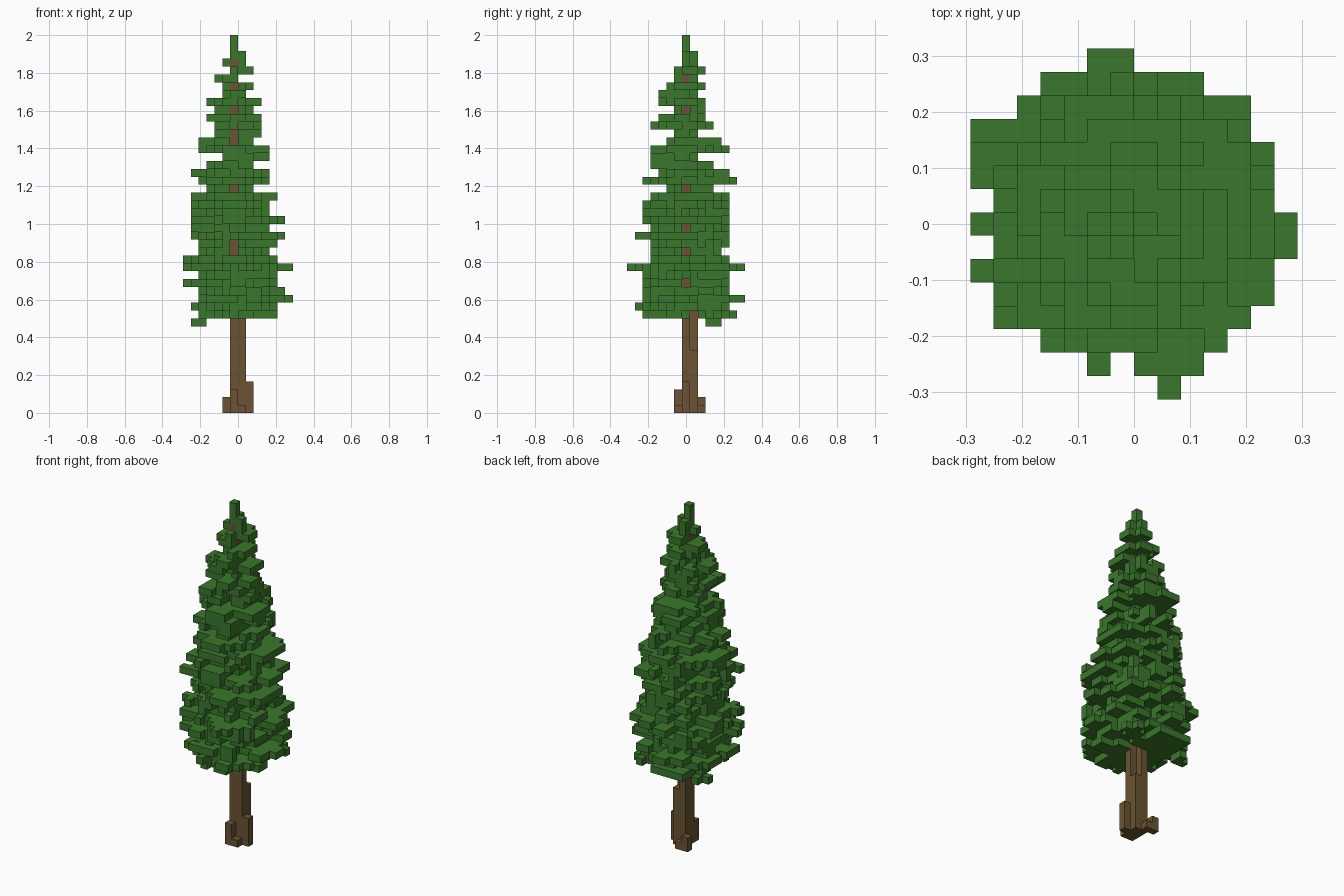
import bpy
import bmesh
import math
import random
from mathutils import Vector

random.seed(5)
CELL = 2 / 48          # edge of one cube
AXIS = -1              # column of the stem in x
FIRST = 12             # lowest full leaf layer
SECTORS = 20           # directions in which each layer varies

cube = bpy.data.objects.get("Cube")
if cube:
    bpy.data.objects.remove(cube, do_unlink=True)


def make_material(name, rgb):
    mat = bpy.data.materials.new(name)
    mat.use_nodes = True
    colour = (*rgb, 1)
    mat.diffuse_color = colour
    mat.node_tree.nodes["Principled BSDF"].inputs["Base Color"].default_value = colour
    return mat


def build_cubes(name, cells, solid, mat):
    """Mesh of the cubes in cells, keeping only faces not covered by solid."""
    bm = bmesh.new()
    corners = {}

    def corner(p):
        key = tuple(round(c * 2) for c in p)
        if key not in corners:
            corners[key] = bm.verts.new(p * CELL)
        return corners[key]

    for cell in sorted(cells):
        centre = Vector(cell) + Vector((0.5, 0, 0.5))
        for axis in range(3):
            for side in (-1, 1):
                n = Vector((0, 0, 0))
                n[axis] = side
                if tuple(int(c + n[k]) for k, c in enumerate(cell)) in solid:
                    continue
                u = Vector((0, 0, 0))
                u[(axis + 1) % 3] = 0.5
                v = n.cross(u)
                mid = centre + n / 2
                bm.faces.new([corner(mid + o) for o in (-u - v, u - v, u + v, v - u)])
    mesh = bpy.data.meshes.new(name)
    bm.to_mesh(mesh)
    bm.free()
    mesh.materials.append(mat)
    obj = bpy.data.objects.new(name, mesh)
    bpy.context.collection.objects.link(obj)
    return obj


# Trunk columns and root stubs: (x, y) -> height in cubes
columns = {(-1, 0): 12, (0, 0): 12, (-1, 1): 12, (0, 1): 8,
           (1, 0): 4, (-1, -1): 3, (0, -1): 1,
           (-2, 2): 2, (-1, 2): 1}
trunk = {(x, y, z) for (x, y), h in columns.items() for z in range(h)}

# Inner stem running up through the leaves
stem = {(AXIS, 0, z) for z in range(FIRST, 45)} | {(AXIS, 1, FIRST), (0, 0, FIRST)}

# Branch reach per layer, bottom to top, on each side of the stem
left = [4, 5, 4, 4, 6, 4, 6, 6, 4, 4, 5, 5, 5, 5, 5, 5, 3, 4,
        5, 3, 1, 4, 4, 2, 2, 3, 2, 3, 1, 1, 2, 0, 1, 0, 0, 0]
right = [5, 5, 7, 6, 5, 5, 7, 5, 4, 5, 6, 4, 6, 4, 4, 5, 2, 4,
         4, 2, 4, 4, 2, 3, 3, 3, 2, 3, 1, 2, 1, 2, 1, 1, 0, 0]
front = [5, 6, 5, 5, 5, 5, 7, 4, 4, 4, 6, 4, 5, 5, 5, 4, 2, 5,
         3, 4, 4, 4, 2, 1, 4, 3, 1, 3, 3, 2, 1, 1, 0, 0, 0, 0]
back = [6, 5, 7, 5, 5, 5, 7, 5, 4, 5, 5, 5, 5, 5, 5, 5, 3, 6,
        5, 3, 1, 5, 4, 1, 3, 2, 2, 2, 1, 2, 1, 2, 1, 1, 0, 0]

# Plan outline of the crown: x range of each row from front to back
outline = [(1, 2), (-2, 3), (-4, 4), (-6, 5), (-6, 6), (-7, 6), (-6, 7), (-7, 7),
           (-6, 6), (-7, 6), (-7, 6), (-7, 5), (-6, 5), (-4, 3), (-2, 1)]

# Layers where a gap shows the stem
front_gaps = {44, 41, 38, 35, 34, 28, 21, 20}
side_gaps = {42, 38, 28, 23, 20, 16}


def allowed(x, y, z):
    if abs(y) > 7:
        return False
    lo, hi = outline[y + 7]
    if not lo <= x < hi or (x, y) == (AXIS, -6):
        return False
    if z in front_gaps and x == AXIS and y < 0:
        return False
    if z == FIRST and y == 1 and x > AXIS:
        return False
    return not (z in side_gaps and y == 0 and x > AXIS)


def add_arm(leaves, z, reach, direction, limits):
    """Branch tip that reaches the full extent on one side, one or two cubes wide."""
    dx, dy = direction
    offsets = [o for o in range(-limits[0], limits[1] + 1) if abs(o) <= reach / 2]
    random.shuffle(offsets)

    def path(off):
        return [(AXIS + dx * r + abs(dy) * off, dy * r + abs(dx) * off, z)
                for r in range(reach // 2, reach + 1)]

    tips = [off for off in offsets if allowed(*path(off)[-1])]
    wide = random.random() < 0.6
    for off in tips[:1] + [o for o in tips if wide and abs(o - tips[0]) == 1][:1]:
        leaves.update(p for p in path(off) if allowed(*p))


# Leaves: ragged layers, long branches above short ones, slimmer towards the top
leaves = set()
long_below = [random.random() < 0.5 for _ in range(SECTORS)]
for k, (l, r, f, b) in enumerate(zip(left, right, front, back)):
    z = FIRST + k
    longest = 1.3 if k < 13 else 1.1
    is_long = [random.random() < (0.35 if below else 0.75) for below in long_below]
    ragged = [random.uniform(0.9, longest) if flag else random.uniform(0.55, 0.85)
              for flag in is_long]
    long_below = is_long
    for dx in range(-l, r + 1):
        for dy in range(-f, b + 1):
            if not allowed(AXIS + dx, dy, z):
                continue
            a = (l if dx < 0 else r) + 0.3
            c = (f if dy < 0 else b) + 0.3
            d = math.hypot(dx / a, dy / c) + random.uniform(-0.08, 0.08)
            sector = int((math.atan2(dy, dx) / math.tau + 0.5) * SECTORS) % SECTORS
            if d <= ragged[sector]:
                leaves.add((AXIS + dx, dy, z))
    add_arm(leaves, z, l, (-1, 0), (f, b))
    add_arm(leaves, z, r, (1, 0), (f, b))
    add_arm(leaves, z, f, (0, -1), (l, r))
    add_arm(leaves, z, b, (0, 1), (l, r))

# Low drooping twig
leaves |= {(x, y, FIRST - 1) for x, y in ((-6, 3), (-5, 3), (-5, 4))}
leaves |= {(x, 3, FIRST) for x in (-5, -4, -3)}
leaves -= trunk | stem

solid = trunk | stem | leaves
build_cubes("trunk", trunk, solid, make_material("bark brown", (0.145, 0.088, 0.033)))
build_cubes("inner_stem", stem, solid, make_material("reddish brown", (0.16, 0.082, 0.034)))
build_cubes("foliage", leaves, solid, make_material("leaf green", (0.043, 0.185, 0.025)))
